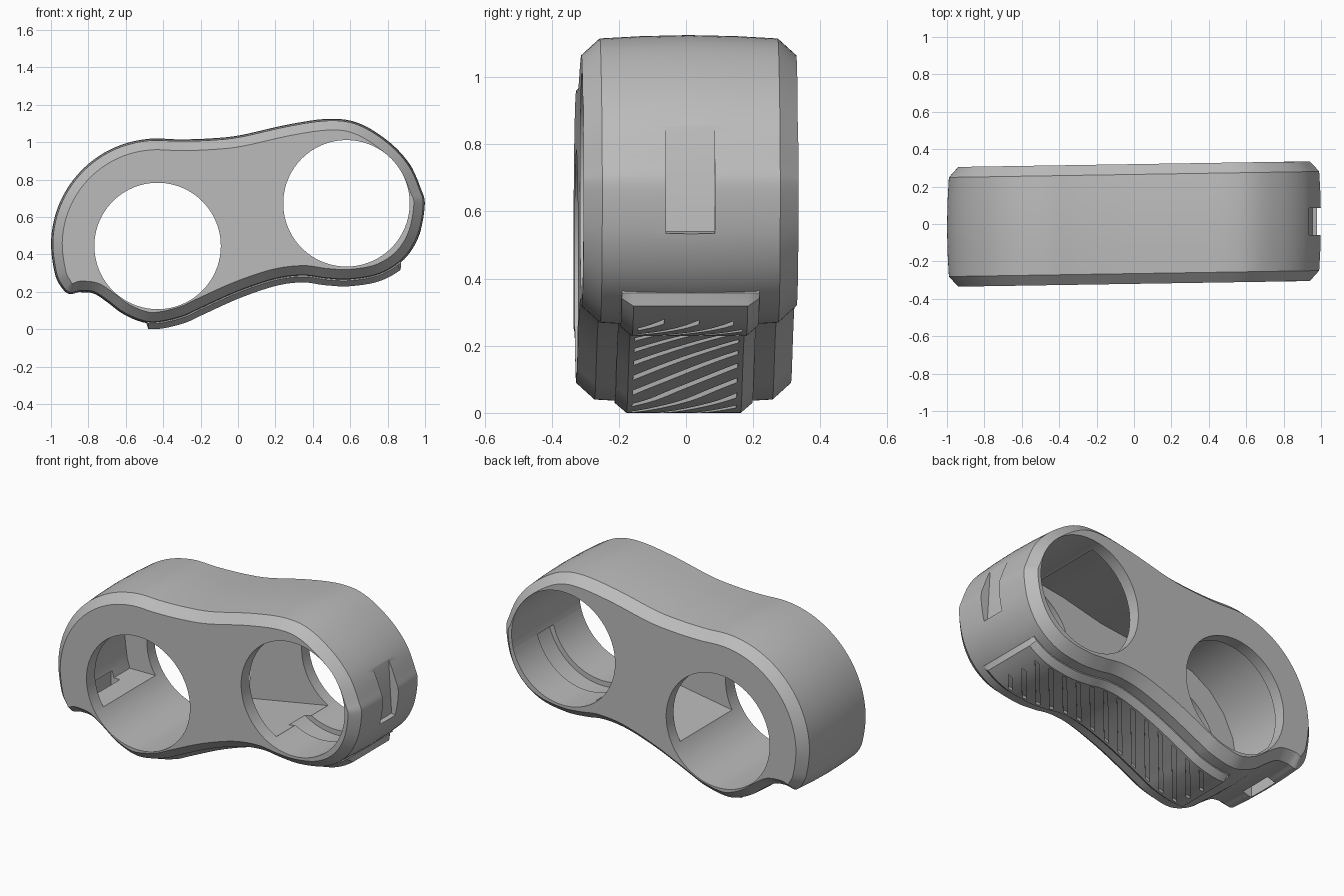
import bpy, bmesh, math
from mathutils import Vector

if "Cube" in bpy.data.objects:
    bpy.data.objects.remove(bpy.data.objects["Cube"])

SHEAR = 0.016
LEFT, RIGHT, BORE = Vector((-0.43, 0.445)), Vector((0.58, 0.673)), 0.338

plastic = bpy.data.materials.new("grey plastic")
plastic.use_nodes = True
plastic.diffuse_color = (0.5, 0.5, 0.5, 1)
plastic.node_tree.nodes["Principled BSDF"].inputs["Base Color"].default_value = plastic.diffuse_color


def arc(c, r, a0, a1, n):
    angles = [math.radians(a0 + (a1 - a0) * i / n) for i in range(n + 1)]
    return [Vector((c[0] + r * math.cos(a), c[1] + r * math.sin(a))) for a in angles]


def inset(pts, d):
    """Move a clockwise outline inward by d."""
    out = []
    for i, p in enumerate(pts):
        t = (pts[(i + 1) % len(pts)] - pts[i - 1]).normalized()
        out.append(p + Vector((t.y, -t.x)) * d)
    return out


def spline(pts, sub=6):
    """Closed smooth curve through the points."""
    out, n = [], len(pts)
    for i in range(n):
        a, b, c, d = (pts[(i + k) % n] for k in (-1, 0, 1, 2))
        for s in range(sub):
            t = s / sub
            out.append(0.5 * (2 * b + (c - a) * t + (2 * a - 5 * b + 4 * c - d) * t * t
                              + (3 * b - a - 3 * c + d) * t ** 3))
    return out


def add_loft(bm, rings):
    loops = [[bm.verts.new((x, y + SHEAR * x, z)) for x, y, z in ring] for ring in rings]
    for r, s in zip(loops, loops[1:]):
        for i in range(len(r)):
            bm.faces.new((r[i - 1], r[i], s[i], s[i - 1]))
    bm.faces.new(loops[0])
    bm.faces.new(loops[-1][::-1])


def make(name, lofts):
    bm = bmesh.new()
    for rings in lofts:
        add_loft(bm, rings)
    bmesh.ops.recalc_face_normals(bm, faces=bm.faces)
    mesh = bpy.data.meshes.new(name)
    bm.to_mesh(mesh)
    bm.free()
    mesh.materials.append(plastic)
    ob = bpy.data.objects.new(name, mesh)
    bpy.context.collection.objects.link(ob)
    return ob


def at(pts, y):
    return [(p.x, y, p.y) for p in pts]


def prism(name, pts, y0, y1):
    return make(name, [[at(pts, y0), at(pts, y1)]])


def activate(ob):
    bpy.ops.object.select_all(action='DESELECT')
    ob.select_set(True)
    bpy.context.view_layer.objects.active = ob


def cut(ob, cutter):
    cutter.hide_render = True
    mod = ob.modifiers.new("cut", 'BOOLEAN')
    mod.operation, mod.solver, mod.object = 'DIFFERENCE', 'EXACT', cutter
    activate(ob)
    bpy.ops.object.modifier_apply(modifier=mod.name)
    bpy.data.objects.remove(cutter)


def smooth(ob):
    activate(ob)
    bpy.ops.object.shade_smooth_by_angle(angle=math.radians(28))


# Side outline: big round end, waisted top, small round end, underside, hooked foot
top = [(-.31, 1.015), (-.15, 1.02), (.01, 1.037), (.27, 1.095), (.49, 1.125)]
nose = [(.65, 1.1), (.81, 1.0), (.92, .88), (.98, .75), (1, .665), (.97, .505), (.89, .375)]
under = [(.76, .29), (.6, .26), (.47, .265), (.35, .28), (.2, .262), (0, .195), (-.2, .105),
         (-.3, .06), (-.43, .031), (-.52, .04), (-.62, .085), (-.7, .145)]
foot = [(-.77, .19), (-.84, .197), (-.9, .187), (-.945, .225)]
round_end = arc((-.43, .45), .57, 195, 95, 6)
outline = round_end + [Vector(p) for p in top + nose + under + foot]

# Shell with crowned sides and chamfered rims
levels = [(-.32, .06), (-.265, .01), (-.14, .003), (0, 0), (.14, .003), (.265, .01), (.32, .06)]
body = make("shell_body", [[at(spline(inset(outline, d)), y) for y, d in levels]])

# Inner hollow between the front and back walls
roof = inset(outline, .085)[:len(round_end) + len(top)]
floor = [Vector(p) for p in ((.6, .7), (.415, .375), (-.13, .28), (-.43, .26), (-.88, .26))]
cut(body, prism("hollow_cutter", roof + floor, -.24, .25))

# Two through bores
for centre in (LEFT, RIGHT):
    cut(body, prism("bore_cutter", arc(centre, BORE, 0, 360, 96)[:-1], -.6, .6))

# Channel inside the right bore
channel = arc(RIGHT, .368, -140, -15, 40) + arc(RIGHT, .3, -15, -140, 40)
cut(body, prism("channel_cutter", channel, -.06, .09))

# Latch notch on the nose and slot under the foot
notch = [Vector(p) for p in ((.955, .54), (1.1, .5), (1.1, .86), (.935, .86))]
cut(body, prism("notch_cutter", notch, -.075, .07))
slot = [Vector(p) for p in ((-.9, .1), (-.84, .1), (-.84, .3), (-.9, .3))]
cut(body, prism("slot_cutter", slot, -.1, .1))
smooth(body)

# Raised grip pad following the underside
root, skin, raised = (spline(inset(outline, d)) for d in (.03, 0, -.03))
span = [i for i, p in enumerate(skin) if p.y < .37 and p.x > -.5]
rings, crest = [], []
for i in span:
    c = skin[i] if i in (span[0], span[-1]) else raised[i]
    crest.append(c)
    section = [(root[i], -.205), (skin[i], -.205), (c, -.17), (c, .17), (skin[i], .205), (root[i], .205)]
    rings.append([(p.x, y, p.y) for p, y in section])
pad = make("grip_pad", [rings])


def crest_height(x):
    for a, b in zip(crest, crest[1:]):
        if b.x <= x <= a.x:
            return b.y + (a.y - b.y) * (x - b.x) / max(a.x - b.x, 1e-6)
    return crest[-1].y


# Slanted grip grooves
grooves = []
for k in range(16):
    start = -.7 + .095 * k
    rows = []
    for j in range(13):
        t = j / 12
        x, y = start + .27 * t, -.155 + .31 * t
        if -.46 < x < .8:
            lo, hi = x - .014, x + .014
            rows.append([(lo, y, crest_height(lo) - .05), (hi, y, crest_height(hi) - .05),
                         (hi, y, crest_height(hi) + .016), (lo, y, crest_height(lo) + .016)])
    if len(rows) > 2:
        grooves.append(rows)
cut(pad, make("groove_cutter", grooves))
smooth(pad)
